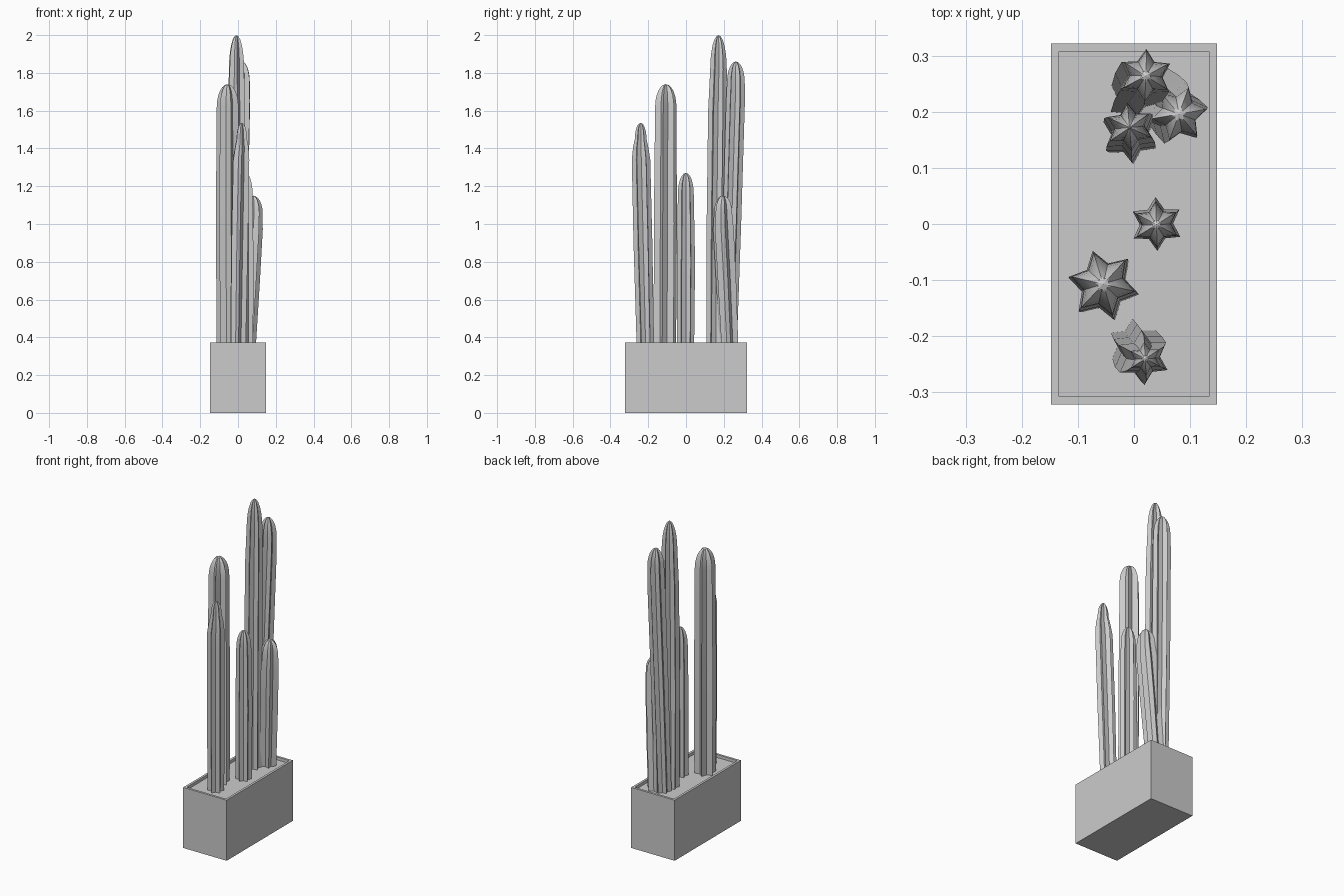
import bpy, bmesh
from math import sin, cos, pi, radians

if "Cube" in bpy.data.objects:
    bpy.data.objects.remove(bpy.data.objects["Cube"])

SOIL = 0.355


def finish(name, bm, smooth):
    bmesh.ops.recalc_face_normals(bm, faces=bm.faces[:])
    me = bpy.data.meshes.new(name)
    bm.to_mesh(me)
    bm.free()
    ob = bpy.data.objects.new(name, me)
    bpy.context.collection.objects.link(ob)
    if smooth:
        bpy.ops.object.select_all(action='DESELECT')
        ob.select_set(True)
        bpy.context.view_layer.objects.active = ob
        bpy.ops.object.shade_smooth_by_angle(angle=radians(30))
    return ob


def box(name, hx, hy, z0, z1):
    bm = bmesh.new()
    bmesh.ops.create_cube(bm, size=1)
    for v in bm.verts:
        v.co.x *= 2 * hx
        v.co.y *= 2 * hy
        v.co.z = z0 if v.co.z < 0 else z1
    return bm


# planter trough with a recessed soil bed
bm = box("planter", 0.148, 0.322, 0, 0.373)
top = max(bm.faces, key=lambda f: f.calc_center_median().z)
bmesh.ops.inset_region(bm, faces=[top], thickness=0.02)
ret = bmesh.ops.extrude_discrete_faces(bm, faces=[top])
for v in ret["faces"][0].verts:
    v.co.z = SOIL
finish("planter", bm, False)


def cactus(name, stations, height, phase, ribs=6, valley=0.62):
    """Loft a star section through (x, y, z, radius) stations, then close with a dome."""
    rings = []
    for a, b in zip(stations, stations[1:]):
        n = max(1, round((b[2] - a[2]) / 0.12))
        for i in range(n):
            rings.append([p + (q - p) * i / n for p, q in zip(a, b)])
    x, y, z, r = stations[-1]
    for i in range(6):
        t = i / 6 * pi / 2
        rings.append([x, y, z + (height - z) * sin(t), r * cos(t)])
    bm = bmesh.new()
    count = ribs * 2
    loops = []
    for cx, cy, cz, rad in rings:
        loop = []
        for k in range(count):
            ang = radians(phase) + k * pi / ribs
            rr = rad * (valley if k % 2 else 1)
            loop.append(bm.verts.new((cx + rr * cos(ang), cy + rr * sin(ang), cz)))
        loops.append(loop)
    for lo, hi in zip(loops, loops[1:]):
        for k in range(count):
            j = (k + 1) % count
            bm.faces.new((lo[k], lo[j], hi[j], hi[k]))
    tip = bm.verts.new((x, y, height))
    for k in range(count):
        bm.faces.new((loops[-1][k], loops[-1][(k + 1) % count], tip))
    bm.faces.new(loops[0][::-1])
    finish(name, bm, True)


B = SOIL - 0.005
# ribbed columns, front to back
cactus("cactus_front", [(0.0, -0.215, B, 0.046), (0.008, -0.228, 0.9, 0.05),
                        (0.016, -0.238, 1.34, 0.049), (0.02, -0.24, 1.41, 0.04),
                        (0.02, -0.24, 1.45, 0.031)], 1.535, 33)
cactus("cactus_wide", [(-0.052, -0.112, B, 0.062), (-0.055, -0.109, 1.0, 0.064),
                       (-0.055, -0.107, 1.62, 0.059)], 1.74, -13)
cactus("cactus_small", [(0.04, -0.002, B, 0.045), (0.04, 0.0, 0.8, 0.048),
                        (0.04, -0.001, 1.16, 0.042)], 1.27, 32)
cactus("cactus_tallest", [(-0.005, 0.155, B, 0.048), (-0.008, 0.16, 1.0, 0.051),
                          (-0.008, 0.167, 1.6, 0.05), (-0.008, 0.172, 1.82, 0.044)], 2.0, 35)
cactus("cactus_back", [(0.0, 0.222, B, 0.047), (0.008, 0.243, 1.0, 0.049),
                       (0.02, 0.262, 1.65, 0.05), (0.021, 0.264, 1.75, 0.047)], 1.86, 28)
cactus("cactus_leaning", [(0.043, 0.228, B, 0.052), (0.06, 0.212, 0.7, 0.057),
                          (0.074, 0.198, 0.97, 0.058), (0.08, 0.196, 1.06, 0.051)], 1.15, 10)
